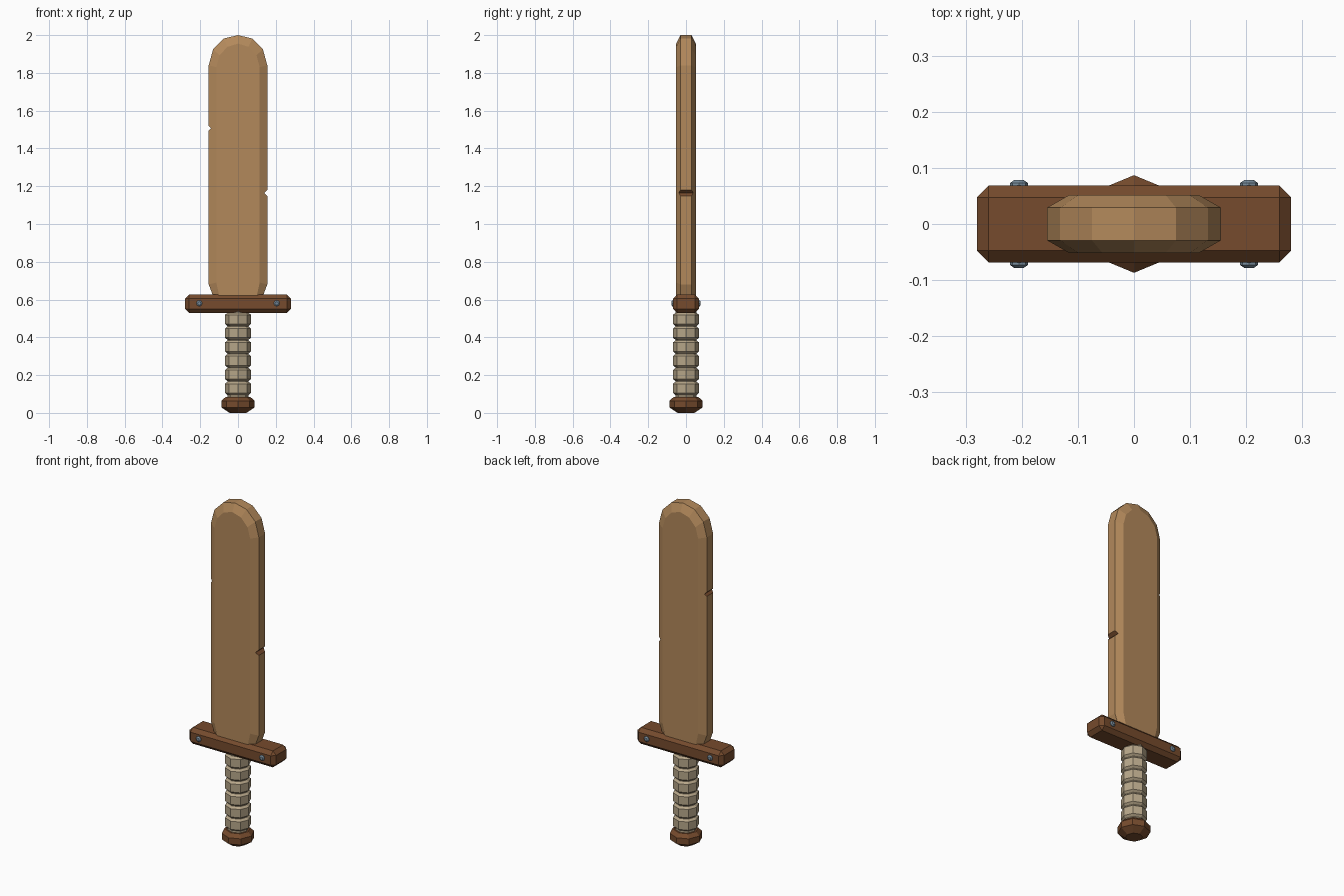
import bpy, bmesh, math
from mathutils import Matrix

if "Cube" in bpy.data.objects:
    bpy.data.objects.remove(bpy.data.objects["Cube"], do_unlink=True)


def material(name, rgb):
    m = bpy.data.materials.new(name)
    m.use_nodes = True
    m.diffuse_color = (*rgb, 1)
    m.node_tree.nodes["Principled BSDF"].inputs["Base Color"].default_value = (*rgb, 1)
    return m


light_wood = material("light wood", (0.45, 0.25, 0.105))
dark_wood = material("dark wood", (0.18, 0.07, 0.026))
wrap_cloth = material("wrap cloth", (0.47, 0.38, 0.25))
rivet_metal = material("rivet metal", (0.2, 0.28, 0.35))


def finish(bm, name, mat):
    bmesh.ops.recalc_face_normals(bm, faces=bm.faces)
    mesh = bpy.data.meshes.new(name)
    bm.to_mesh(mesh)
    bm.free()
    mesh.materials.append(mat)
    ob = bpy.data.objects.new(name, mesh)
    bpy.context.collection.objects.link(ob)
    return ob


def skin(bm, rings):
    """Join rings of equal length into a closed solid."""
    loops = [[bm.verts.new(p) for p in ring] for ring in rings]
    n = len(loops[0])
    for a, b in zip(loops, loops[1:]):
        for i in range(n):
            j = (i + 1) % n
            bm.faces.new((a[i], a[j], b[j], b[i]))
    bm.faces.new(loops[0])
    bm.faces.new(loops[-1])


def lathe(name, profile, mat, sides=8, matrix=Matrix()):
    bm = bmesh.new()
    angles = [i * math.tau / sides for i in range(sides)]
    skin(bm, [[(r * math.cos(a), r * math.sin(a), z) for a in angles] for r, z in profile])
    bmesh.ops.transform(bm, matrix=matrix, verts=bm.verts)
    return finish(bm, name, mat)


# Blade: rounded outline with a wide chamfer on both faces
outer = [(0.125, 0.60), (0.155, 0.68), (0.155, 1.84), (0.132, 1.925), (0.075, 1.982)]
inner = [(0.095, 0.60), (0.115, 0.69), (0.115, 1.83), (0.098, 1.893), (0.056, 1.938)]


def outline(half, tip, y):
    pts = half + [(0, tip)] + [(-x, z) for x, z in reversed(half)]
    return [(x, y, z) for x, z in pts]


bm = bmesh.new()
skin(bm, [outline(inner, 1.955, -0.052), outline(outer, 2.0, -0.029),
          outline(outer, 2.0, 0.029), outline(inner, 1.955, 0.052)])
blade = finish(bm, "blade", light_wood)
blade.data.materials.append(dark_wood)

# Chipped notches on the two blade edges
for x, z, size in ((0.167, 1.165, 0.028), (-0.171, 1.507, 0.028)):
    turn = Matrix.Translation((x, 0.1, z)) @ Matrix.Rotation(math.pi / 2, 4, "X")
    cutter = lathe("notch_cutter", [(size, 0), (size, 0.2)], dark_wood, 4, turn)
    cutter.hide_render = True
    mod = blade.modifiers.new("notch", "BOOLEAN")
    mod.operation = "DIFFERENCE"
    mod.solver = "EXACT"
    mod.object = cutter
    bpy.context.view_layer.objects.active = blade
    bpy.ops.object.modifier_apply(modifier=mod.name)
    bpy.data.objects.remove(cutter, do_unlink=True)
for f in blade.data.polygons:
    # the upper face inside a notch shows darker wood
    in_notch = abs(f.center.x) > 0.13 and 1.1 < f.center.z < 1.6
    if in_notch and f.normal.z < -0.5:
        f.material_index = 1

# Crossguard: chamfered bar
bm = bmesh.new()
bmesh.ops.create_cube(bm, size=1, matrix=Matrix.Translation((0, 0, 0.578))
                      @ Matrix.Diagonal((0.56, 0.137, 0.096, 1)))
bmesh.ops.bevel(bm, geom=bm.edges[:], offset=0.021, segments=1, affect="EDGES")
finish(bm, "crossguard", dark_wood)

# Rivets on both sides of the crossguard
for side, x in (("left", 0.205), ("right", -0.205)):
    for face, sign in (("front", 1), ("back", -1)):
        turn = Matrix.Translation((x, 0, 0.58)) @ Matrix.Rotation(sign * math.pi / 2, 4, "X")
        lathe(f"rivet_{face}_{side}", [(0.016, 0.06), (0.016, 0.073), (0.009, 0.078)],
              rivet_metal, 8, turn)

# Grip: six bound rings separated by grooves
profile = []
for i in range(6):
    z = 0.13 + i * 0.073
    profile += [(0.056, z - 0.035), (0.069, z - 0.024), (0.069, z + 0.024), (0.056, z + 0.035)]
lathe("grip", [(0.056, 0.06)] + profile + [(0.056, 0.55)], wrap_cloth)

# Pommel: faceted cap
lathe("pommel", [(0.045, 0), (0.087, 0.028), (0.087, 0.064), (0.066, 0.084)], dark_wood)
